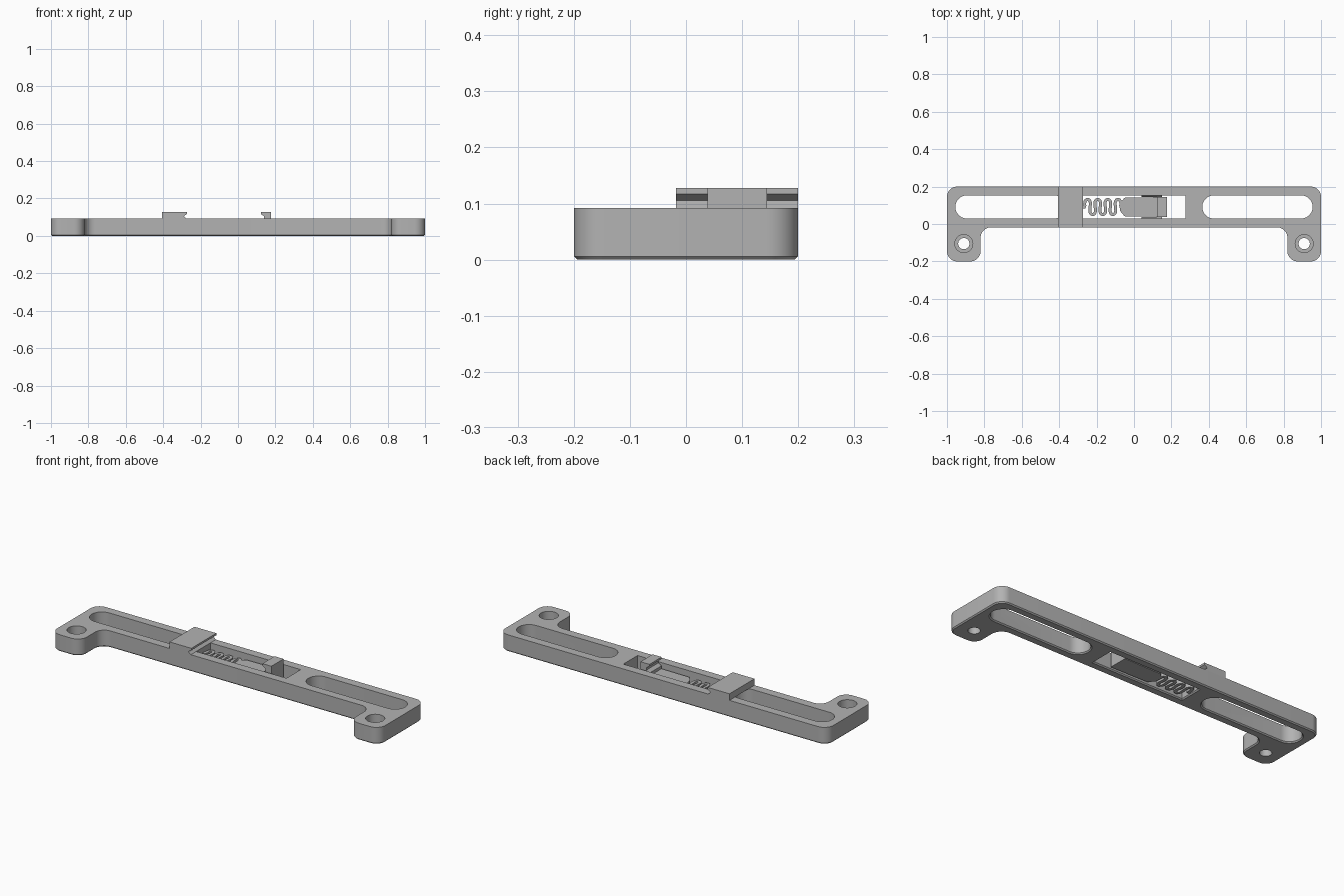
import bpy, bmesh, math
from mathutils import Vector

if "Cube" in bpy.data.objects:
    bpy.data.objects.remove(bpy.data.objects["Cube"])

grey = bpy.data.materials.new("Plain grey")
grey.use_nodes = True
grey.diffuse_color = (0.45, 0.45, 0.45, 1)
grey.node_tree.nodes["Principled BSDF"].inputs["Base Color"].default_value = grey.diffuse_color

HEIGHT = 0.092     # frame thickness
MID = 0.091        # centre line of the bar in y
CHAMFER = 0.006


def make(name, bm):
    bmesh.ops.recalc_face_normals(bm, faces=bm.faces)
    mesh = bpy.data.meshes.new(name)
    bm.to_mesh(mesh)
    bm.free()
    mesh.materials.append(grey)
    obj = bpy.data.objects.new(name, mesh)
    bpy.context.collection.objects.link(obj)
    return obj


def rounded(corners, inset, steps=10):
    """Counter-clockwise outline of (x, y, radius) corners, moved inward by inset."""
    out = []
    for i, (x, y, radius) in enumerate(corners):
        p = Vector((x, y))
        a = (p - Vector(corners[i - 1][:2])).normalized()
        b = (Vector(corners[(i + 1) % len(corners)][:2]) - p).normalized()
        na, nb = Vector((-a.y, a.x)), Vector((-b.y, b.x))
        turn = math.copysign(1, a.cross(b))
        p = p + (na + nb) * inset / (1 + na.dot(nb))
        if radius == 0:
            out.append(p)
            continue
        r = radius - inset * turn
        angle = a.angle(b)
        centre = p - a * r * math.tan(angle / 2) + na * r * turn
        for k in range(steps + 1):
            t = angle * k / steps
            out.append(centre + r * (a * math.sin(t) - na * turn * math.cos(t)))
    return out


def loft(name, rings):
    """Closed solid from rings of 3D points."""
    bm = bmesh.new()
    rows = [[bm.verts.new(p) for p in ring] for ring in rings]
    for lo, hi in zip(rows, rows[1:]):
        for i in range(len(lo)):
            bm.faces.new((lo[i - 1], lo[i], hi[i], hi[i - 1]))
    bm.faces.new(rows[0][::-1])
    bm.faces.new(rows[-1])
    return make(name, bm)


def prism(name, corners, levels):
    """Rounded outline stacked at (height, inset) levels."""
    return loft(name, [[(p.x, p.y, z) for p in rounded(corners, inset)] for z, inset in levels])


def side_prism(name, profile, y0, y1):
    return loft(name, [[(x, y, z) for x, z in profile] for y in (y0, y1)])


def box_outline(x0, x1, y0, y1, r):
    return [(x0, y0, r), (x1, y0, r), (x1, y1, r), (x0, y1, r)]


def smooth(obj):
    bpy.ops.object.select_all(action='DESELECT')
    obj.select_set(True)
    bpy.context.view_layer.objects.active = obj
    bpy.ops.object.shade_smooth_by_angle(angle=math.radians(30))


# Frame: long bar with a mounting foot at each end
R = 0.055
right_half = [(0.82, -0.018, R), (0.82, -0.2, R), (1, -0.2, R), (1, 0.2, R)]
left_half = [(-x, y, r) for x, y, r in reversed(right_half)]
frame = prism("frame", right_half + left_half,
              [(0, CHAMFER), (CHAMFER, 0), (HEIGHT, 0)])

# Openings: end slots, middle window and stepped screw holes
through = [(-0.02, -CHAMFER), (0, -CHAMFER), (CHAMFER, 0), (HEIGHT + 0.02, 0)]
stepped = [(-0.02, 0.018), (0.045, 0.018), (0.045, 0), (HEIGHT + 0.02, 0)]
cutters = [prism("window_cutter", box_outline(-0.275, 0.275, MID - 0.062, MID + 0.062, 0), through)]
for s, side in ((1, "left"), (-1, "right")):
    xs = sorted((s * 0.365, s * 0.955))
    cutters.append(prism(side + "_slot_cutter",
                         box_outline(*xs, MID - 0.062, MID + 0.062, 0.0619), through))
    xc, yc, r = s * 0.91, -0.105, 0.048
    cutters.append(prism(side + "_hole_cutter",
                         box_outline(xc - r, xc + r, yc - r, yc + r, r - 0.0001), stepped))

for cutter in cutters:
    mod = frame.modifiers.new(cutter.name, 'BOOLEAN')
    mod.operation = 'DIFFERENCE'
    mod.solver = 'EXACT'
    mod.object = cutter
bpy.context.view_layer.objects.active = frame
for mod in list(frame.modifiers):
    bpy.ops.object.modifier_apply(modifier=mod.name)
for cutter in cutters:
    bpy.data.objects.remove(cutter)
smooth(frame)

# Fixed jaw with an undercut lip
side_prism("fixed_jaw", [(-0.405, HEIGHT), (-0.275, HEIGHT), (-0.29, 0.105),
                         (-0.272, 0.117), (-0.272, 0.128), (-0.405, 0.128)], -0.018, 0.2)

# Sliding plate and its hook
LOW, TOP = 0.008, 0.064
prism("slider", [(-0.075, MID - 0.02, 0), (-0.05, MID - 0.05, 0.01), (0.177, MID - 0.053, 0),
                 (0.177, MID + 0.053, 0), (-0.05, MID + 0.05, 0.01), (-0.075, MID + 0.02, 0)],
      [(LOW, 0), (TOP, 0)])
side_prism("slider_hook", [(0.122, TOP), (0.177, TOP), (0.177, 0.128), (0.122, 0.128),
                           (0.122, 0.117), (0.14, 0.105), (0.14, HEIGHT), (0.122, HEIGHT - 0.012)],
           MID - 0.053, MID + 0.053)

# Guide ridges between the window walls and the slider
for s, side in ((1, "back"), (-1, "front")):
    wall, tip = MID + s * 0.063, MID + s * 0.053
    loft(side + "_guide_ridge", [[(x, wall, 0.02), (x, tip, 0.036), (x, wall, 0.052)]
                                 for x in (0.04, 0.15)])

# Flat serpentine spring
path = []
for i in range(141):
    t = i / 140
    a = t * 7 * math.pi
    path.append(Vector((-0.262 + 0.19 * t - 0.007 * math.sin(2 * a), MID + 0.04 * math.sin(a))))
path = [Vector((-0.28, MID))] + path + [Vector((-0.06, MID))]
left_edge, right_edge = [], []
for i, p in enumerate(path):
    d = (path[min(i + 1, len(path) - 1)] - path[max(i - 1, 0)]).normalized()
    n = Vector((-d.y, d.x)) * 0.008
    left_edge.append(p + n)
    right_edge.append(p - n)
bm = bmesh.new()
rows = [[bm.verts.new((q.x, q.y, z)) for q, z in ((l, LOW), (r, LOW), (r, TOP), (l, TOP))]
        for l, r in zip(left_edge, right_edge)]
for a, b in zip(rows, rows[1:]):
    for k in range(4):
        bm.faces.new((a[k - 1], a[k], b[k], b[k - 1]))
bm.faces.new(rows[0])
bm.faces.new(rows[-1][::-1])
smooth(make("spring", bm))
